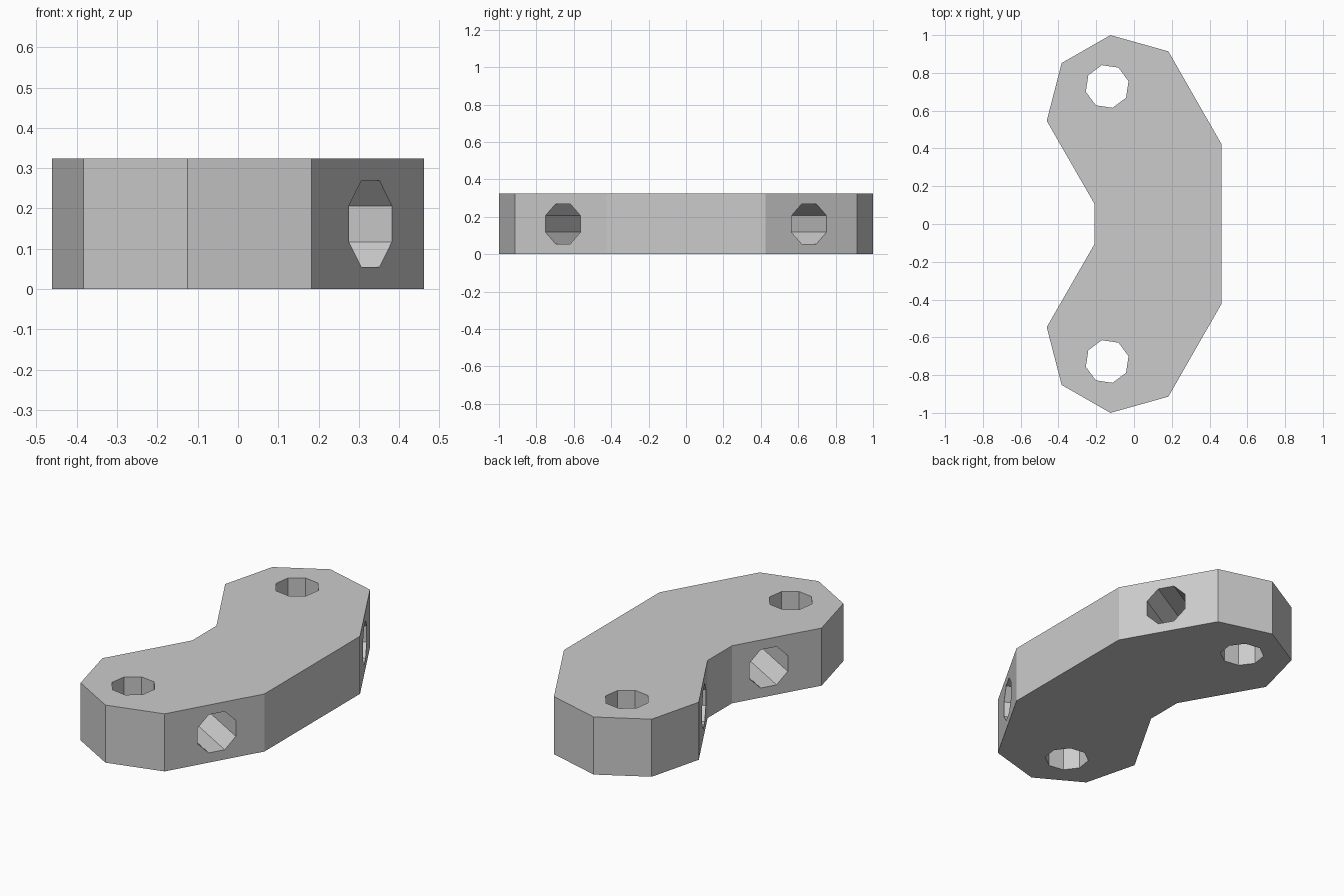
import bpy
import bmesh
from math import radians, cos
from mathutils import Matrix, Vector

default_cube = bpy.data.objects.get("Cube")
if default_cube:
    bpy.data.objects.remove(default_cube, do_unlink=True)

HEIGHT = 0.324

# Plain grey material
grey = bpy.data.materials.new("plain grey")
grey.use_nodes = True
colour = (0.6, 0.6, 0.6, 1)
grey.diffuse_color = colour
grey.node_tree.nodes["Principled BSDF"].inputs["Base Color"].default_value = colour


def make_object(name, bm):
    bmesh.ops.recalc_face_normals(bm, faces=bm.faces)
    mesh = bpy.data.meshes.new(name)
    bm.to_mesh(mesh)
    bm.free()
    mesh.materials.append(grey)
    obj = bpy.data.objects.new(name, mesh)
    bpy.context.collection.objects.link(obj)
    return obj


def drill(target, name, centre, axis, length, spin):
    """Cut an eight-sided hole along an axis."""
    bm = bmesh.new()
    turn = Vector(axis).to_track_quat("Z", "Y").to_matrix().to_4x4()
    bmesh.ops.create_cone(
        bm, cap_ends=True, segments=8, radius1=0.1164, radius2=0.1164, depth=length,
        matrix=Matrix.Translation(centre) @ turn @ Matrix.Rotation(radians(spin), 4, "Z"))
    cutter = make_object(name, bm)
    cutter.hide_render = True
    cut = target.modifiers.new(name, "BOOLEAN")
    cut.operation = "DIFFERENCE"
    cut.solver = "EXACT"
    cut.object = cutter
    bpy.context.view_layer.objects.active = target
    bpy.ops.object.modifier_apply(modifier=name)
    bpy.data.objects.remove(cutter, do_unlink=True)


# Bent link plate: half outline mirrored front to back, then extruded
half = [(0.462, 0.425), (0.182, 0.914), (-0.125, 1.0),
        (-0.383, 0.852), (-0.462, 0.546), (-0.21, 0.108)]
outline = half + [(x, -y) for x, y in reversed(half)]
bm = bmesh.new()
base = bm.faces.new([bm.verts.new((x, y, 0)) for x, y in outline])
top = bmesh.ops.extrude_face_region(bm, geom=[base], use_keep_orig=True)
bmesh.ops.translate(bm, vec=(0, 0, HEIGHT),
                    verts=[v for v in top["geom"] if isinstance(v, bmesh.types.BMVert)])
link = make_object("bent_link", bm)

# Each end has an upright pin hole and a level hole across the arm
for side, end in ((1, "back"), (-1, "front")):
    drill(link, end + "_pin_hole", (-0.142, side * 0.728, HEIGHT / 2), (0, 0, 1), 1, 14)
    across = Vector((cos(radians(30)), side * 0.5, 0))
    middle = Vector((0.332, side * 0.66, HEIGHT / 2)) - across * 0.37
    drill(link, end + "_cross_hole", middle, across, 1.2, 22.5)
